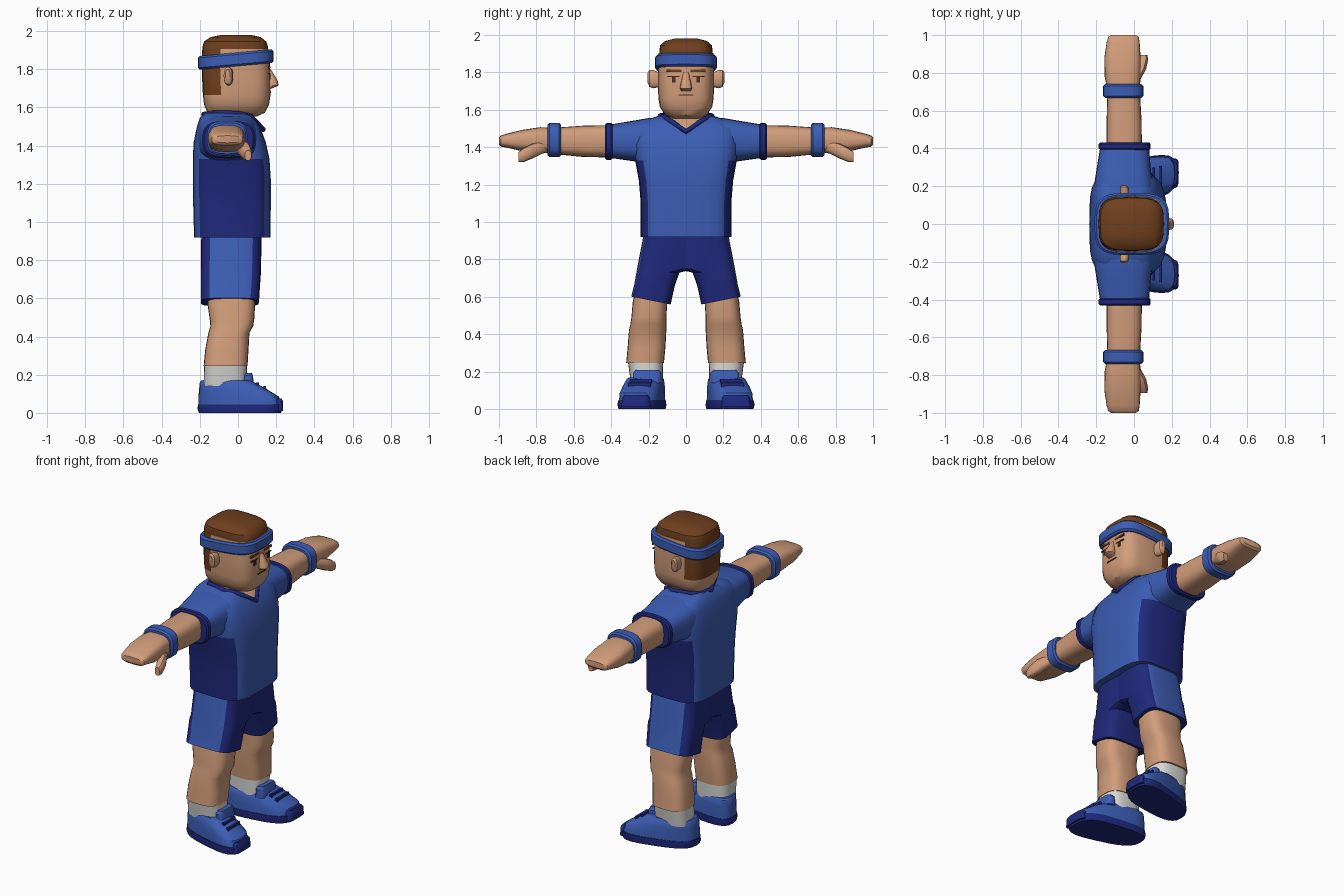
import bpy, bmesh, math
from mathutils import Vector

if "Cube" in bpy.data.objects:
    bpy.data.objects.remove(bpy.data.objects["Cube"])

COLOURS = {
    "blue": (.045, .11, .46), "navy": (.014, .022, .2), "skin": (.64, .335, .195),
    "hair_brown": (.16, .05, .013), "sock_white": (.68, .68, .66), "dark_line": (.07, .025, .012),
}
MATS = {}
for key, c in COLOURS.items():
    MATS[key] = bpy.data.materials.new(key)
    MATS[key].diffuse_color = (*c, 1)


def smooth(o, angle=35):
    bpy.ops.object.select_all(action='DESELECT')
    o.select_set(True)
    bpy.context.view_layer.objects.active = o
    bpy.ops.object.shade_smooth_by_angle(angle=math.radians(angle))


def finish(name, bm, mats):
    bmesh.ops.recalc_face_normals(bm, faces=bm.faces)
    me = bpy.data.meshes.new(name)
    bm.to_mesh(me)
    bm.free()
    for m in mats.split():
        me.materials.append(MATS[m])
    o = bpy.data.objects.new(name, me)
    bpy.context.collection.objects.link(o)
    smooth(o)
    return o


def loft(name, mats, sections, axis='z', n=24, p=3.5, side=1, paint=None, warp=None):
    """Skin rounded-box rings (t, a0, a1, b0, b1); side=-1 mirrors in y."""
    bm = bmesh.new()
    rings = []
    for t, a0, a1, b0, b1 in sections:
        ring = []
        for k in range(n):
            c, s = math.cos(2 * math.pi * k / n), math.sin(2 * math.pi * k / n)
            a = (a0 + a1) / 2 + (a1 - a0) / 2 * math.copysign(abs(c) ** (2 / p), c)
            b = (b0 + b1) / 2 + (b1 - b0) / 2 * math.copysign(abs(s) ** (2 / p), s)
            v = Vector((a, b, t) if axis == 'z' else (a, t, b))
            if warp:
                v = warp(v)
            ring.append(bm.verts.new((v.x, v.y * side, v.z)))
        rings.append(ring)
    for i in range(len(rings) - 1):
        t = (sections[i][0] + sections[i + 1][0]) / 2
        for k in range(n):
            j = (k + 1) % n
            f = bm.faces.new((rings[i][k], rings[i][j], rings[i + 1][j], rings[i + 1][k]))
            if paint:
                f.material_index = int(paint(2 * math.pi * (k + .5) / n, t))
    bm.faces.new(rings[0])
    bm.faces.new(rings[-1])
    return finish(name, bm, mats)


def sym(*rows):
    """Rows (t, a0, a1, half_b) to full sections."""
    return [(t, a0, a1, -h, h) for t, a0, a1, h in rows]


def band(t0, t1, a0, a1, b0, b1, e=.008):
    """Sections of a strap with softened rims."""
    inner = (a0 + e, a1 - e, b0 + e, b1 - e)
    return [(t0, *inner), (t0 + e, a0, a1, b0, b1), (t1 - e, a0, a1, b0, b1), (t1, *inner)]


def block(name, mat, x, y, z, side=1, warp=None):
    return loft(name, mat, [(x_y, x[0], x[1], z[0], z[1]) for x_y in y],
                axis='y', n=16, p=12, side=side, warp=warp)


# Shirt body with darker side panels
loft("shirt", "blue navy", sym(
    (.92, -.23, .17, .242), (1.1, -.235, .172, .242), (1.22, -.237, .172, .252),
    (1.33, -.237, .165, .272), (1.42, -.232, .145, .285), (1.5, -.215, .115, .28),
    (1.545, -.2, .08, .22), (1.57, -.175, .05, .14)), p=4,
    paint=lambda a, t: abs(math.sin(a)) > .7 and t < 1.33)

# Collar: navy tube in a V, with skin inside it
half = [(-.12, .12, 1.57), (0, .138, 1.567), (.07, .1, 1.55)]
loop = [(-.178, 0, 1.563)] + half + [(.13, 0, 1.485)] + [(x, -y, z) for x, y, z in half[::-1]]
cu = bpy.data.curves.new("collar", 'CURVE')
cu.dimensions = '3D'
cu.bevel_depth, cu.bevel_resolution = .015, 2
sp = cu.splines.new('POLY')
sp.points.add(len(loop) - 1)
for pt, co in zip(sp.points, loop):
    pt.co = (*co, 1)
sp.use_cyclic_u = True
cu.materials.append(MATS["navy"])
collar = bpy.data.objects.new("collar", cu)
bpy.context.collection.objects.link(collar)
bpy.ops.object.select_all(action='DESELECT')
collar.select_set(True)
bpy.context.view_layer.objects.active = collar
bpy.ops.object.convert(target='MESH')
bm = bmesh.new()
rim = [bm.verts.new(c) for c in loop]
top = bm.verts.new((.03, 0, 1.62))
for i in range(len(rim)):
    bm.faces.new((rim[i], rim[(i + 1) % len(rim)], top))
finish("neck_opening", bm, "skin")
loft("neck", "skin", sym((1.5, -.15, .07, .105), (1.63, -.15, .08, .105)), p=2.5)

# Head, with hair painted on the lower back
loft("head", "skin hair_brown", sym(
    (1.553, -.12, .1, .075), (1.572, -.16, .14, .112), (1.615, -.178, .163, .14),
    (1.665, -.184, .17, .148), (1.75, -.188, .17, .15), (1.84, -.19, .167, .15),
    (1.905, -.185, .16, .147)),
    paint=lambda a, t: math.cos(a) < -.2 and t > 1.665)
loft("hair_top", "hair_brown", sym(
    (1.86, -.188, .158, .143), (1.915, -.187, .158, .143), (1.945, -.178, .148, .138),
    (1.968, -.145, .12, .112), (1.98, -.09, .07, .065)))
loft("headband", "blue", band(1.817, 1.888, -.21, .187, -.165, .165, .01),
     warp=lambda v: Vector((v.x, v.y, v.z + .09 * v.x)))

# Face
loft("nose", "skin", sym((1.7, .15, .178, .026), (1.715, .15, .213, .032),
                         (1.74, .15, .208, .028), (1.8, .15, .172, .014)), n=12, p=2.5)
block("mouth", "dark_line", (.165, .1735), (-.04, .04), (1.676, 1.683))

for side, tag in ((1, "left"), (-1, "right")):
    def part(name, *args, **kw):
        return loft(f"{tag}_{name}", *args, side=side, **kw)

    block(f"{tag}_eyebrow", "hair_brown", (.16, .1695), (.025, .105), (1.803, 1.815), side)
    block(f"{tag}_eyelid", "dark_line", (.16, .169), (.035, .1), (1.775, 1.781), side)
    block(f"{tag}_eye", "dark_line", (.16, .17), (.055, .075), (1.745, 1.776), side)
    part("ear", "skin", [(.13, -.068, -.028, 1.725, 1.795), (.175, -.075, -.025, 1.715, 1.812),
                         (.195, -.075, -.03, 1.722, 1.812), (.205, -.065, -.042, 1.745, 1.8)],
         axis='y', n=16, p=2.3)

    # Sleeve, arm, hand
    part("sleeve", "blue", [(.1, -.21, .1, 1.3, 1.56), (.2, -.212, .105, 1.31, 1.556),
                            (.28, -.2, .09, 1.325, 1.542), (.4, -.18, .08, 1.342, 1.522)],
         axis='y', p=3)
    part("sleeve_cuff", "navy", band(.392, .432, -.187, .088, 1.333, 1.53), axis='y', p=3)
    part("arm", "skin", [(.4, -.145, .042, 1.345, 1.518), (.55, -.145, .04, 1.348, 1.515),
                         (.72, -.14, .03, 1.365, 1.503)], axis='y', p=3)
    part("wristband", "blue", band(.668, .74, -.163, .05, 1.347, 1.53, .01), axis='y', p=3)
    part("hand", "skin", [(.7, -.14, .03, 1.37, 1.503), (.78, -.155, .035, 1.367, 1.507),
                          (.88, -.157, .035, 1.38, 1.492), (.96, -.145, .03, 1.398, 1.472),
                          (.99, -.137, .025, 1.403, 1.462), (1.0, -.12, .01, 1.415, 1.452)],
         axis='y', p=3)
    part("thumb", "skin", [(.74, -.03, .02, 1.38, 1.44), (.82, 0, .064, 1.34, 1.42),
                           (.87, .025, .075, 1.32, 1.395), (.895, .035, .07, 1.322, 1.375)],
         axis='y', n=12, p=2.5)

    # Shorts leg with lighter outer panel; hem rises outward
    part("shorts_leg", "navy blue", [
        (.58, -.195, .11, .082, .293), (.66, -.195, .115, .06, .278), (.73, -.195, .12, .035, .265),
        (.75, -.195, .12, -.06, .262), (.94, -.192, .125, -.06, .225)], p=4,
        paint=lambda a, t: math.sin(a) > .85,
        warp=lambda v: Vector((v.x, v.y, v.z + (.2 * (v.y - .187) if v.z < .6 else 0))))

    # Bare leg and sock
    part("leg", "skin", [
        (.65, -.15, .085, .1, .27), (.57, -.16, .09, .1, .285), (.49, -.148, .085, .105, .292),
        (.455, -.145, .08, .105, .297), (.42, -.155, .06, .105, .305), (.33, -.172, .055, .11, .312),
        (.245, -.18, .05, .118, .32)], p=3)
    part("sock", "sock_white", [(.25, -.178, .046, .122, .31), (.14, -.18, .046, .125, .295)], p=3)

    # Shoe, turned outward and widening to the toe
    def turn(v):
        return Vector((v.x, .205 + .2 * (v.x + .1) + v.y * (1 + .6 * v.x), v.z))

    part("shoe_sole", "navy", sym((0, -.205, .225, .108), (.02, -.212, .232, .112),
                                  (.045, -.21, .232, .11)), p=3, warp=turn)
    part("shoe_upper", "blue", sym(
        (.04, -.207, .225, .106), (.085, -.207, .215, .104), (.125, -.204, .15, .1),
        (.16, -.2, .085, .092), (.17, -.192, .07, .082)), p=3, warp=turn)
    part("shoe_toe_cap", "navy", sym((.01, .14, .237, .07), (.06, .14, .237, .065),
                                     (.075, .14, .228, .055)), p=5, warp=turn)
    part("shoe_tongue", "blue", [(.14, .02, .085, -.1, .045), (.195, .025, .078, -.1, .045),
                                 (.21, .03, .072, -.085, .03)], p=3.5, warp=turn)
    for i, (x, z) in enumerate(((.095, .16), (.132, .141))):
        block(f"{tag}_shoe_lace_{i + 1}", "navy", (x, x + .016), (-.06, .05), (z - .03, z), side, turn)

for m in bpy.data.materials:
    if m.users and not m.is_grease_pencil:
        m.use_nodes = True
        m.node_tree.nodes["Principled BSDF"].inputs["Base Color"].default_value = m.diffuse_color
